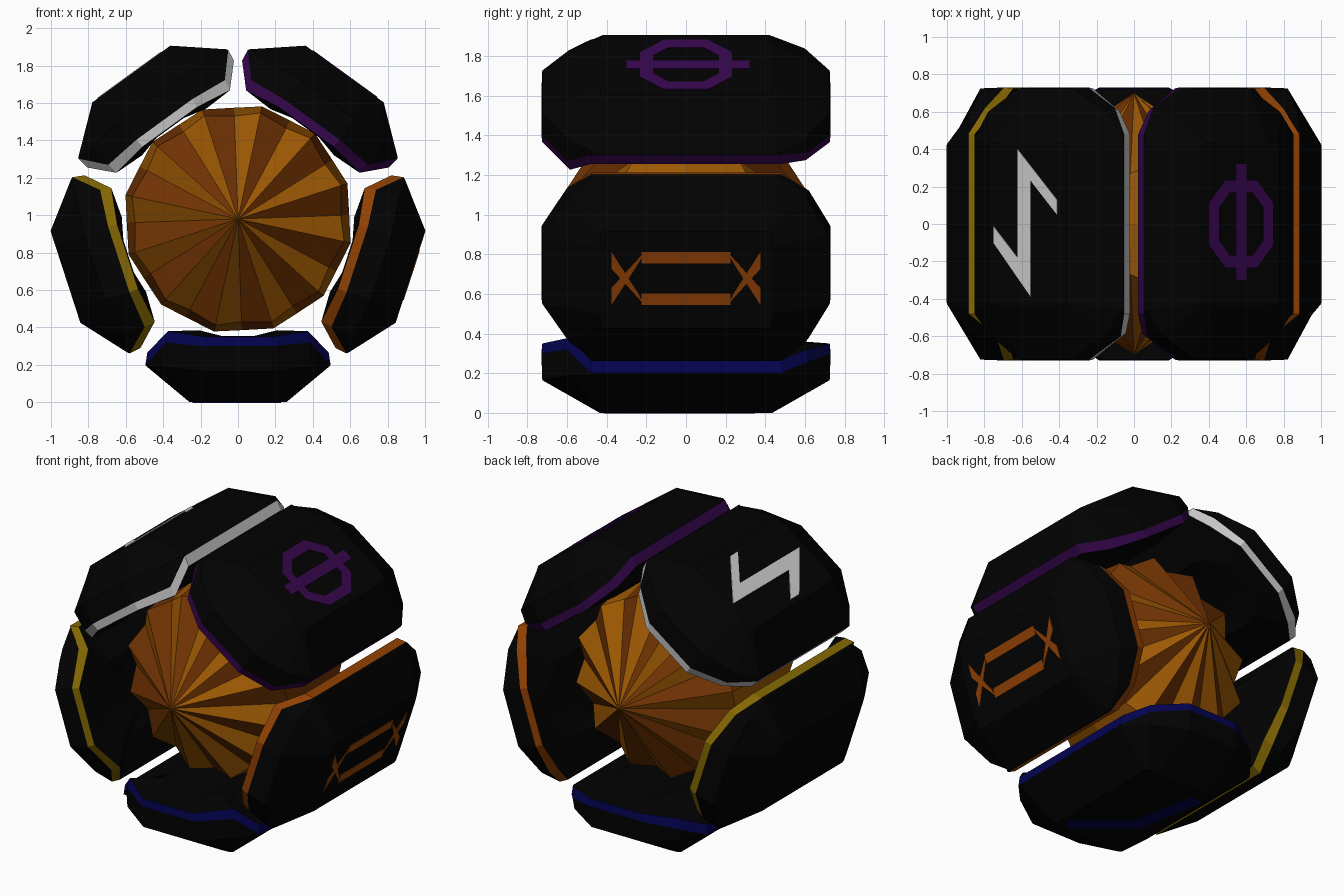
import bpy, bmesh, math
from mathutils import Vector

if "Cube" in bpy.data.objects:
    bpy.data.objects.remove(bpy.data.objects["Cube"])

CZ, R = 0.97, 0.97      # ring centre height and distance to outer panel faces


def mat(name, r, g, b):
    m = bpy.data.materials.new(name)
    m.diffuse_color = (r, g, b, 1)
    m.use_nodes = True
    m.node_tree.nodes["Principled BSDF"].inputs["Base Color"].default_value = m.diffuse_color
    return m


BLACK = mat("black", .0006, .0006, .0006)
AMBER = mat("amber", .335, .098, .001)
RUST = mat("rust", .165, .033, .001)
ORANGE = mat("orange", .28, .052, .001)
PURPLE = mat("purple", .037, .002, .075)
WHITE = mat("white", .6, .6, .6)
YELLOW = mat("yellow", .23, .135, .001)
BLUE = mat("blue", .001, .001, .08)


def finish(bm, name, mats):
    bmesh.ops.recalc_face_normals(bm, faces=bm.faces[:])
    me = bpy.data.meshes.new(name)
    bm.to_mesh(me)
    bm.free()
    ob = bpy.data.objects.new(name, me)
    bpy.context.collection.objects.link(ob)
    for m in mats:
        me.materials.append(m)
    return ob


def place(a, t, y, d):
    """Panel coordinates (across, along, depth) to world."""
    r = R - d
    return Vector((r * math.cos(a) - t * math.sin(a), y,
                   CZ + r * math.sin(a) + t * math.cos(a)))


def around(front, back):
    """Mirror the front and back corner points into a closed ring."""
    return (back + [(-t, y, d) for t, y, d in reversed(back)]
            + [(-t, -y, d) for t, y, d in front]
            + [(t, -y, d) for t, y, d in reversed(front)])


def loft(bm, rings):
    for i in range(len(rings) - 1):
        n = len(rings[i])
        for k in range(n):
            j = (k + 1) % n
            f = bm.faces.new((rings[i][k], rings[i][j], rings[i + 1][j], rings[i + 1][k]))
            f.material_index = 1 if i == 2 else 0


# Panel corner rings, from outer face to inner hollow (front end)
RINGS = [
    [(.258, .42, 0), (.245, .43, 0), (.18, .435, 0)],
    [(.487, .46, .19), (.39, .59, .19), (.18, .725, .165)],
    [(.495, .48, .20), (.385, .60, .32), (.185, .73, .30)],
    [(.485, .48, .265), (.375, .585, .38), (.18, .725, .35)],
    [(.24, .40, .37), (.21, .47, .385), (.09, .58, .355)],
    [(.16, .24, .34), (.13, .28, .34), (.06, .33, .34)],
]
# The back end has a flatter rim: replacement middle corners
BACK = {1: (.39, .60, .18), 2: (.39, .62, .26), 3: (.375, .605, .32), 4: (.21, .47, .37)}


def panel(name, a, colour):
    bm = bmesh.new()
    rings = []
    for i, q in enumerate(RINGS):
        back = [q[0], BACK.get(i, q[1]), q[2]]
        rings.append([bm.verts.new(place(a, *p)) for p in around(q, back)])
    loft(bm, rings)
    bm.faces.new(rings[0])
    bm.faces.new(rings[-1])
    finish(bm, name, [BLACK, colour])


def plate(bm, a, pts):
    """Thin inlay on a panel's outer face."""
    lo = [bm.verts.new(place(a, t, y, -.004)) for t, y in pts]
    hi = [bm.verts.new(place(a, t, y, .003)) for t, y in pts]
    bm.faces.new(lo)
    bm.faces.new(hi)
    n = len(pts)
    for k in range(n):
        bm.faces.new((lo[k], lo[(k + 1) % n], hi[(k + 1) % n], hi[k]))


def strokes(bm, a, path, w=.06, closed=False):
    """Mitred ribbon along a path of (across, along) points."""
    p = [Vector(q) for q in path]
    n = len(p)
    sides = []
    for k in range(n):
        u = p[k] - p[k - 1] if (k or closed) else p[1] - p[0]
        v = p[(k + 1) % n] - p[k] if (k < n - 1 or closed) else u
        u, v = u.normalized(), v.normalized()
        nu, nv = Vector((-u.y, u.x)), Vector((-v.y, v.x))
        m = (nu + nv).normalized()
        m *= w / 2 / m.dot(nu)
        sides.append((p[k] + m, p[k] - m))
    for k in range(n if closed else n - 1):
        s, e = sides[k], sides[(k + 1) % n]
        plate(bm, a, [s[0], e[0], e[1], s[1]])


# Five panels around the core
ANG = [math.radians(-90 + 72 * k) for k in range(5)]
for name, a, c in zip(("bottom", "right", "upper_right", "upper_left", "left"), ANG,
                      (BLUE, ORANGE, PURPLE, WHITE, YELLOW)):
    panel(name + "_panel", a, c)

# Crossed ribbon inlay on the right panel, arms cut square to its length
bm = bmesh.new()
for s in (1, -1):
    strokes(bm, ANG[1], [(.01 + s * .11, -.225), (.01 + s * .11, .225)])
    for e in (1, -1):
        plate(bm, ANG[1], [(.01 + s * t, e * y) for t, y in
                           ((.14, .21), (.08, .24), (-.14, .375), (-.05, .375))])
finish(bm, "crossed_ribbon_inlay", [ORANGE])

# Barred octagon inlay on the upper right panel
bm = bmesh.new()
strokes(bm, ANG[2], [(.18, .10), (.09, .20), (-.09, .20), (-.18, .10),
                     (-.18, -.10), (-.09, -.20), (.09, -.20), (.18, -.10)],
        w=.065, closed=True)
strokes(bm, ANG[2], [(0, -.30), (0, .32)], w=.07)
finish(bm, "barred_octagon_inlay", [PURPLE])

# Zigzag inlay on the upper left panel
bm = bmesh.new()
zig = [(-.62, .40), (-.41, .13), (-.41, .05), (-.55, .23),
       (-.55, -.39), (-.75, -.10), (-.75, -.01), (-.62, -.18)]
plate(bm, ANG[3], [(-(x + .570) / .809, y) for x, y in zig])
finish(bm, "zigzag_inlay", [WHITE])

# Bent stroke inlay on the bottom panel
bm = bmesh.new()
strokes(bm, ANG[0], [(.2, -.38), (-.12, -.11), (-.2, .34)], w=.09)
finish(bm, "bent_stroke_inlay", [BLUE])

# Pleated core: two shallow cones of alternating wedges joined by a rim band
bm = bmesh.new()
N = 24
core = []
for y_ridge, y_valley, r_ridge, r_valley in ((-.33, -.27, .58, .55), (0, 0, .615, .595),
                                             (.33, .27, .58, .55)):
    ring = []
    for k in range(N):
        a = math.radians(78 + 30 * (k // 2) + 14 * (k % 2))
        y, r = (y_valley, r_valley) if k % 2 else (y_ridge, r_ridge)
        ring.append(bm.verts.new((r * math.cos(a), y, .98 + r * math.sin(a))))
    core.append(ring)
tips = [bm.verts.new((0, y, .98)) for y in (-.70, .70)]
for k in range(N):
    j = (k + 1) % N
    fs = [bm.faces.new((tips[0], core[0][k], core[0][j])),
          bm.faces.new((tips[1], core[2][k], core[2][j]))]
    for i in (0, 1):
        fs.append(bm.faces.new((core[i][k], core[i][j], core[i + 1][j], core[i + 1][k])))
    for f in fs:
        f.material_index = k % 2
finish(bm, "pleated_core", [AMBER, RUST])
